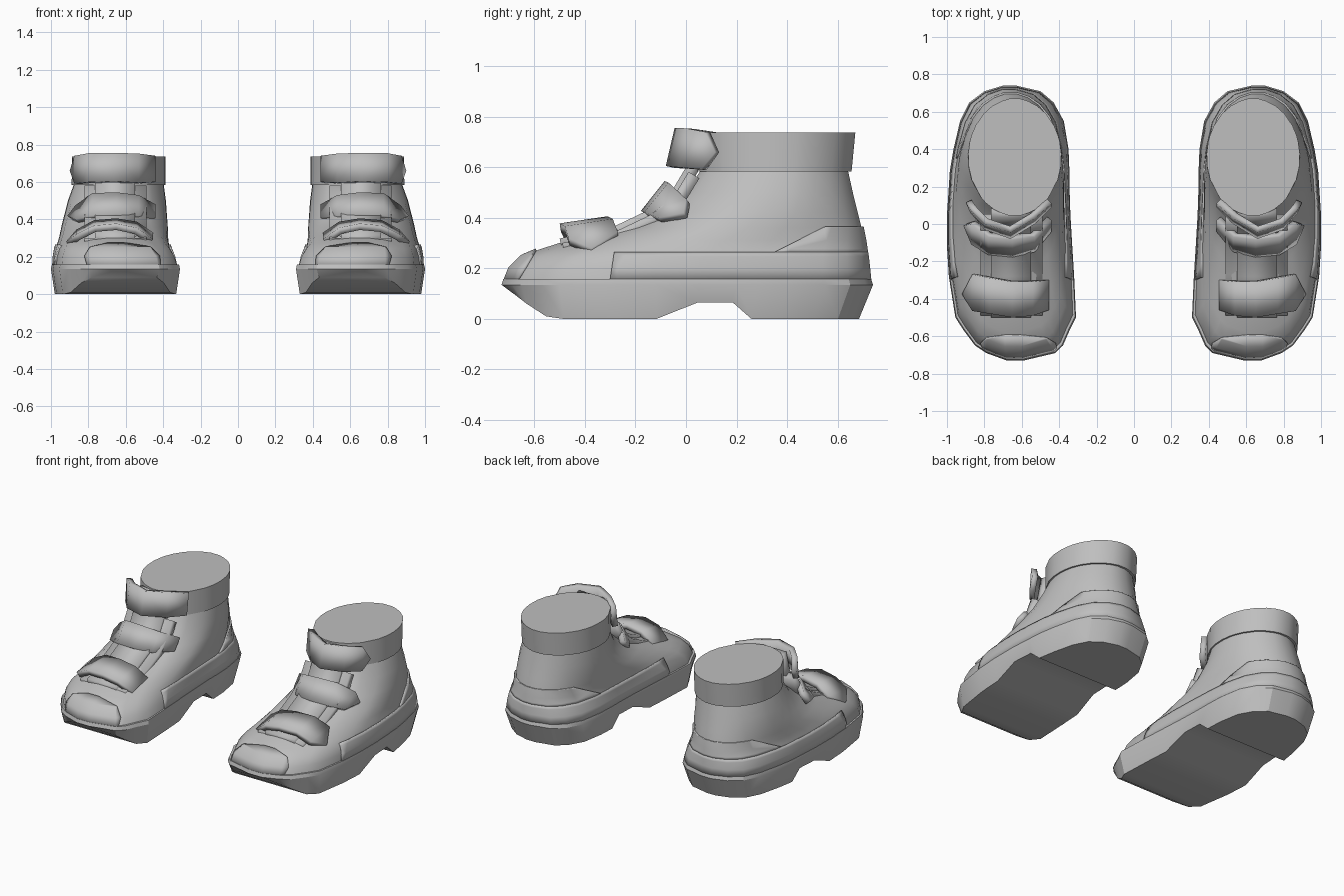
import bpy
import bmesh
from math import radians, sqrt
from mathutils import Vector

cube = bpy.data.objects.get("Cube")
if cube:
    bpy.data.objects.remove(cube, do_unlink=True)

grey = bpy.data.materials.new("plain grey")
grey.use_nodes = True
COLOUR = (0.52, 0.52, 0.52, 1)
grey.diffuse_color = COLOUR
grey.node_tree.nodes["Principled BSDF"].inputs["Base Color"].default_value = COLOUR

CX, HALF_W, HALF_L = 0.655, 0.345, 0.735

# Footprint stations from toe to heel: y, inner x, outer x, underside height
STATIONS = [
    (-.73, .59, .68, .12), (-.69, .42, .79, .09), (-.65, .38, .85, .06),
    (-.57, .345, .91, .01), (-.5, .31, .955, 0), (-.28, .32, .99, 0),
    (-.12, .33, 1, 0), (.05, .34, 1, .065), (.2, .345, .99, .065),
    (.28, .345, .985, 0), (.4, .35, .965, 0), (.55, .375, .93, 0),
    (.65, .43, .88, 0), (.71, .5, .8, 0), (.74, .63, .7, 0),
]


def finish(name, bm, thickness=0, angle=30):
    """Turn a bmesh into an object, thicken it and mirror it to the other boot."""
    mesh = bpy.data.meshes.new(name)
    bm.to_mesh(mesh)
    bm.free()
    mesh.materials.append(grey)
    obj = bpy.data.objects.new(name, mesh)
    bpy.context.collection.objects.link(obj)
    bpy.ops.object.select_all(action="DESELECT")
    obj.select_set(True)
    bpy.context.view_layer.objects.active = obj
    bpy.ops.object.shade_smooth_by_angle(angle=radians(angle))
    if thickness:
        solid = obj.modifiers.new("Thickness", "SOLIDIFY")
        solid.thickness = thickness
        solid.offset = -1
    mirror = obj.modifiers.new("Other boot", "MIRROR")
    mirror.use_mirror_merge = False
    return obj


def loft(rings, caps=True):
    """Skin closed rings from bottom to top."""
    bm = bmesh.new()
    rows = [[bm.verts.new(p) for p in ring] for ring in rings]
    n = len(rows[0])
    for low, high in zip(rows, rows[1:]):
        for j in range(n):
            k = (j + 1) % n
            bm.faces.new((low[j], high[j], high[k], low[k]))
    if caps:
        for row in (rows[0], rows[-1]):
            for j in range(n // 2 - 1):
                bm.faces.new((row[j], row[j + 1], row[n - 2 - j], row[n - 1 - j]))
        bmesh.ops.recalc_face_normals(bm, faces=bm.faces)
    bm.normal_update()
    return bm


def ring(z, front, back, inner, outer, blend):
    """Footprint fitted to a box, blended towards an ellipse."""
    left, right = [], []
    mid, half = (inner + outer) / 2, (outer - inner) / 2
    for y, a, b, _ in STATIONS:
        v = max(-1, min(1, (y - .005) / HALF_L))
        e = max(.12, sqrt(1 - v * v))
        ua = (a - CX) / HALF_W * (1 - blend) - e * blend
        ub = (b - CX) / HALF_W * (1 - blend) + e * blend
        py = (front + back) / 2 + v * (back - front) / 2
        left.append((mid + ua * half, py, z))
        right.append((mid + ub * half, py, z))
    return left + right[::-1]


def strip(name, pairs, thickness, tip=None):
    """Bent band from pairs of edge points, with an optional pointed end."""
    bm = bmesh.new()
    rows = [[bm.verts.new(p) for p in pair] for pair in pairs]
    for (a, b), (c, d) in zip(rows, rows[1:]):
        bm.faces.new((a, c, d, b))
    if tip:
        bm.faces.new((rows[-1][0], bm.verts.new(tip), rows[-1][1]))
    bm.normal_update()
    return finish(name, bm, thickness, 20)


# Sole with raised arch and turned-up toe
def sole_ring(z, sx, front, back):
    left, right = [], []
    for y, a, b, under in STATIONS:
        py = y * (front if y < 0 else back)
        pz = under if z is None else z
        left.append((CX + (a - CX) * sx, py, pz))
        right.append((CX + (b - CX) * sx, py, pz))
    return left + right[::-1]


finish("sole", loft([sole_ring(None, .94, .97, .925), sole_ring(.135, 1, 1, 1),
                     sole_ring(.158, .985, .99, .99)]), angle=25)

# Upper: height, front, back, inner, outer, roundness
UPPER = [
    (.15, -.715, .725, .325, .985, 0), (.20, -.695, .72, .335, .982, .05),
    (.245, -.65, .715, .35, .975, .2), (.275, -.58, .71, .358, .965, .4),
    (.31, -.47, .705, .365, .955, .6), (.36, -.27, .695, .37, .945, .8),
    (.42, -.11, .68, .377, .93, .9), (.50, 0, .66, .385, .91, 1),
    (.59, .06, .64, .397, .877, 1),
]
finish("upper", loft([ring(*r) for r in UPPER]), angle=40)


# Reinforcing panels cut from a slightly larger copy of the upper
def panel(name, cuts):
    bm = loft([ring(*r) for r in UPPER], caps=False)
    for v in bm.verts:
        v.co += v.normal * .009
    for co, no in cuts:
        bmesh.ops.bisect_plane(bm, geom=bm.verts[:] + bm.edges[:] + bm.faces[:],
                               plane_co=Vector(co), plane_no=Vector(no),
                               clear_outer=True)
    return finish(name, bm, .014, 40)


panel("toe_cap", [((0, -.6, .27), (0, 1, -.6))])
panel("side_guard", [((0, -.3, .16), (0, -1, .15)), ((0, 0, .265), (0, 0, 1))])
panel("heel_counter", [((0, 0, .265), (0, 0, -1)), ((0, 0, .365), (0, 0, 1)),
                       ((0, .35, .265), (0, -1, 2))])

# Padded collar, closed on top
finish("collar", loft([ring(.583, .05, .655, .386, .89, 1),
                       ring(.737, .045, .67, .388, .887, 1)]), angle=25)

# Tongue along the instep
TONGUE = [(-.5, .318), (-.28, .368), (-.15, .43), (-.06, .5), (0, .6), (.035, .73)]
strip("tongue", [((.765, y, z), (.55, y, z)) for y, z in TONGUE], .05)
strip("tongue_surround", [((.82, y + .01, z - .018), (.49, y + .01, z - .018))
                          for y, z in TONGUE[:-1]], .05)

# Three straps: x, front edge y z, rear edge y z, then the pointed outer end
STRAPS = {
    "toe_strap": ([(.455, -.46, .295, -.3, .33), (.54, -.49, .355, -.31, .388),
                   (.65, -.5, .378, -.31, .406), (.77, -.48, .367, -.29, .396),
                   (.865, -.465, .32, -.27, .345)], (.92, -.375, .28)),
    "instep_strap": ([(.44, -.04, .41, .02, .48), (.53, -.15, .42, -.07, .53),
                      (.65, -.178, .428, -.085, .545), (.78, -.165, .422, -.07, .54),
                      (.87, -.11, .4, 0, .475)], (.912, -.01, .42)),
    "ankle_strap": ([(.44, .09, .6, .11, .74), (.53, 0, .597, .03, .752),
                     (.66, -.08, .605, -.045, .756), (.8, -.03, .6, 0, .754),
                     (.875, .06, .592, .075, .74)], (.9, .115, .66)),
}
for name, (rows, tip) in STRAPS.items():
    strip(name, [((x, fy, fz), (x, by, bz)) for x, fy, fz, by, bz in rows], .035, tip)
